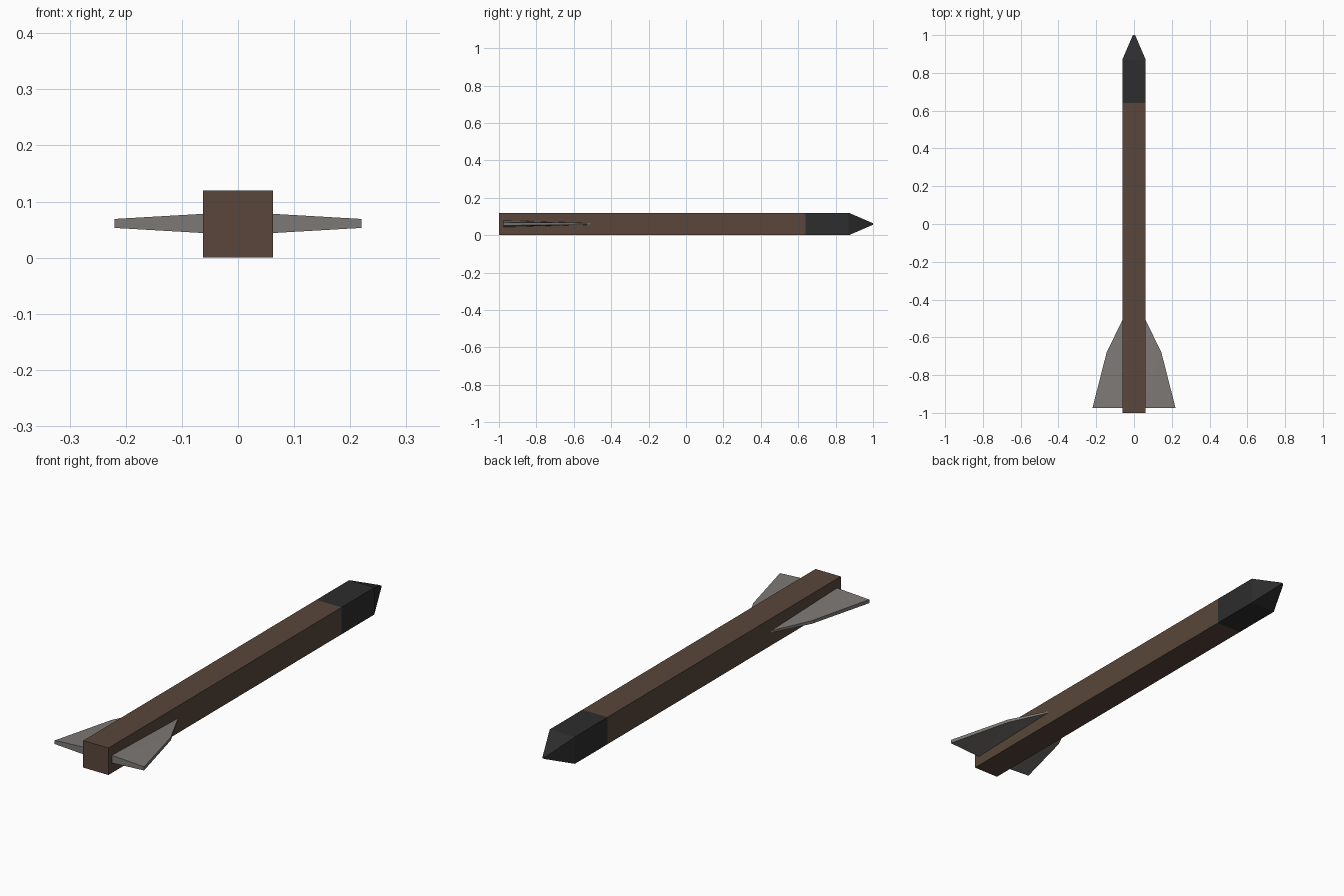
import bpy, bmesh

if "Cube" in bpy.data.objects:
    bpy.data.objects.remove(bpy.data.objects["Cube"])


def material(name, rgb):
    m = bpy.data.materials.new(name)
    m.diffuse_color = (*rgb, 1)
    m.use_nodes = True
    m.node_tree.nodes["Principled BSDF"].inputs["Base Color"].default_value = m.diffuse_color
    return m


BROWN = material("brown", (0.100, 0.062, 0.043))
BLACK = material("near black", (0.026, 0.026, 0.026))
GREY = material("warm grey", (0.205, 0.190, 0.178))
MID_Z = 0.06


def build(name, bm, mat):
    bmesh.ops.recalc_face_normals(bm, faces=bm.faces)
    mesh = bpy.data.meshes.new(name)
    bm.to_mesh(mesh)
    bm.free()
    mesh.materials.append(mat)
    obj = bpy.data.objects.new(name, mesh)
    bpy.context.collection.objects.link(obj)
    return obj


def loft(name, sections, mat):
    """Closed square tube through (y, half width, half height) sections."""
    bm = bmesh.new()
    rings = [[bm.verts.new((sx * w, y, MID_Z + sz * h))
              for sx, sz in ((-1, -1), (1, -1), (1, 1), (-1, 1))]
             for y, w, h in sections]
    for a, b in zip(rings, rings[1:]):
        for i in range(4):
            j = (i + 1) % 4
            bm.faces.new((a[i], a[j], b[j], b[i]))
    bm.faces.new(rings[0])
    bm.faces.new(rings[-1])
    return build(name, bm, mat)


# square shaft and dark pointed head
loft("shaft", [(-1, 0.062, 0.06), (0.64, 0.062, 0.06)], BROWN)
loft("nose", [(0.64, 0.062, 0.06), (0.87, 0.062, 0.06), (1, 0.006, 0.004)], BLACK)

# swept tail fins: (x, y, half thickness), thinning outward and forward
outline = [(0.05, -0.975, 0.0178), (0.22, -0.975, 0.008),
           (0.145, -0.68, 0.007), (0.05, -0.485, 0.004)]
for side, label in ((-1, "left_fin"), (1, "right_fin")):
    bm = bmesh.new()
    top = [bm.verts.new((side * x, y, MID_Z + 0.001 + t)) for x, y, t in outline]
    low = [bm.verts.new((side * x, y, MID_Z + 0.001 - t)) for x, y, t in outline]
    for ring in (top, low):
        bm.faces.new((ring[0], ring[1], ring[2]))
        bm.faces.new((ring[0], ring[2], ring[3]))
    for i in range(4):
        j = (i + 1) % 4
        bm.faces.new((top[i], top[j], low[j], low[i]))
    build(label, bm, GREY)
